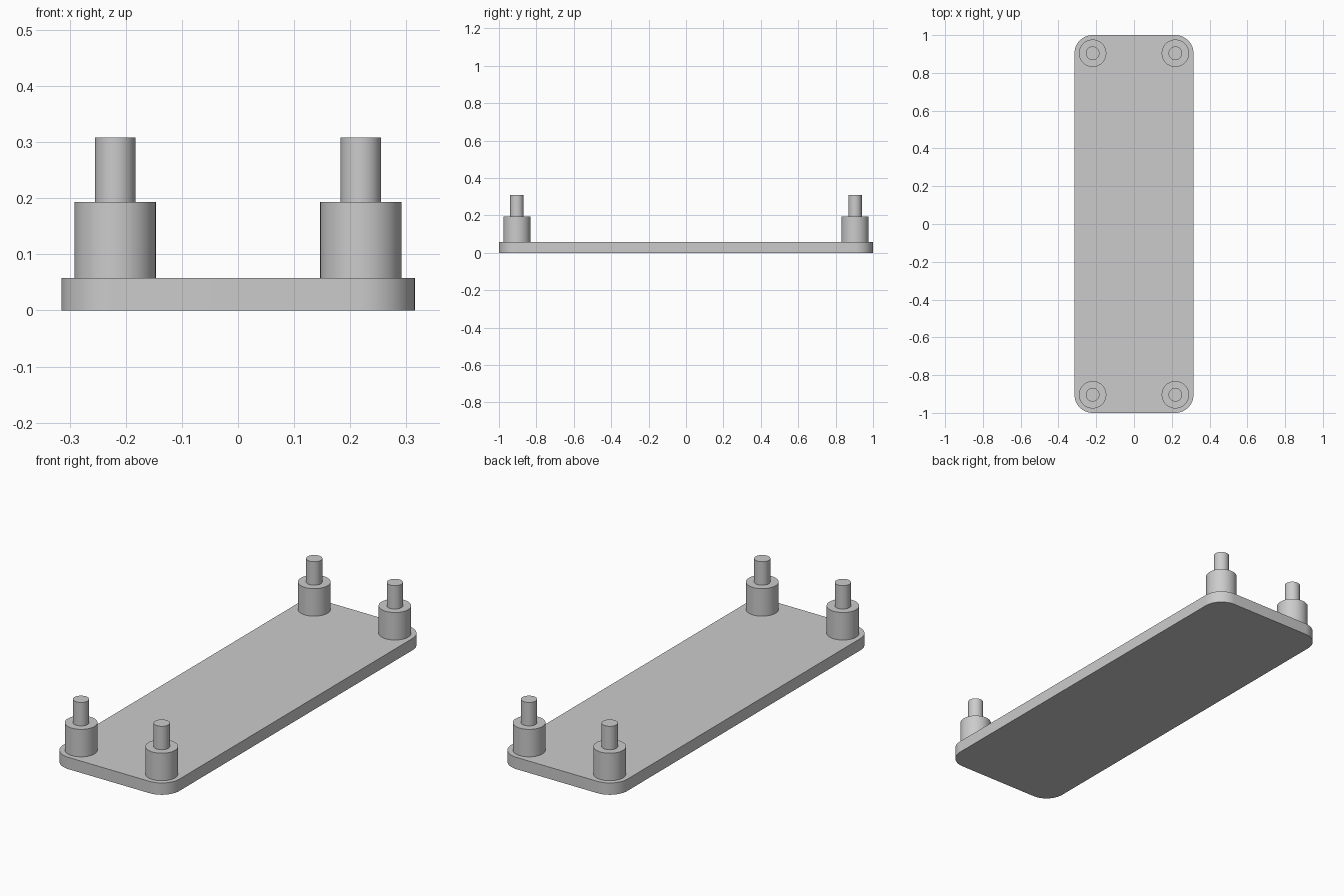
import bpy
import bmesh
from math import cos, sin, pi, radians

cube = bpy.data.objects.get("Cube")
if cube:
    bpy.data.objects.remove(cube, do_unlink=True)

HALF_X, HALF_Y, THICK, CORNER = 0.315, 1.0, 0.058, 0.096
POST_X, POST_Y = 0.219, 0.904
POST_R, POST_TOP = 0.0725, 0.193
PIN_R, PIN_TOP = 0.036, 0.308

grey = bpy.data.materials.new("light grey")
grey.use_nodes = True
color = (0.6, 0.6, 0.6, 1)
grey.diffuse_color = color
grey.node_tree.nodes["Principled BSDF"].inputs["Base Color"].default_value = color


def finish(name, bm, location=(0, 0, 0)):
    bmesh.ops.recalc_face_normals(bm, faces=bm.faces)
    mesh = bpy.data.meshes.new(name)
    bm.to_mesh(mesh)
    bm.free()
    mesh.materials.append(grey)
    obj = bpy.data.objects.new(name, mesh)
    obj.location = location
    bpy.context.collection.objects.link(obj)
    bpy.ops.object.select_all(action="DESELECT")
    obj.select_set(True)
    bpy.context.view_layer.objects.active = obj
    bpy.ops.object.shade_smooth_by_angle(angle=radians(30))
    return obj


def extrude_up(bm, face, height):
    out = bmesh.ops.extrude_face_region(bm, geom=[face])["geom"]
    verts = [v for v in out if isinstance(v, bmesh.types.BMVert)]
    bmesh.ops.translate(bm, verts=verts, vec=(0, 0, height))
    return next(f for f in out if isinstance(f, bmesh.types.BMFace))


# Base plate: rounded rectangle, extruded
bm = bmesh.new()
outline = []
steps = 16
for quarter, (sx, sy) in enumerate([(1, 1), (-1, 1), (-1, -1), (1, -1)]):
    for i in range(steps + 1):
        a = (quarter + i / steps) * pi / 2
        outline.append(bm.verts.new((sx * (HALF_X - CORNER) + CORNER * cos(a),
                                     sy * (HALF_Y - CORNER) + CORNER * sin(a), 0)))
extrude_up(bm, bm.faces.new(outline), THICK)
finish("base_plate", bm)


# Corner posts: stepped cylinders, wide standoff with a thin pin on top
def make_post(name, x, y):
    bm = bmesh.new()
    segments = 48
    profile = [(POST_R, THICK), (POST_R, POST_TOP), (PIN_R, POST_TOP), (PIN_R, PIN_TOP)]
    rings = [[bm.verts.new((r * cos(2 * pi * i / segments), r * sin(2 * pi * i / segments), z))
              for i in range(segments)] for r, z in profile]
    for low, high in zip(rings, rings[1:]):
        for i in range(segments):
            j = (i + 1) % segments
            bm.faces.new((low[i], low[j], high[j], high[i]))
    bm.faces.new(rings[0][::-1])
    bm.faces.new(rings[-1])
    finish(name, bm, (x, y, 0))


for end, sy in (("front", -1), ("back", 1)):
    for side, sx in (("left", 1), ("right", -1)):
        make_post(f"{end}_{side}_post", sx * POST_X, sy * POST_Y)
